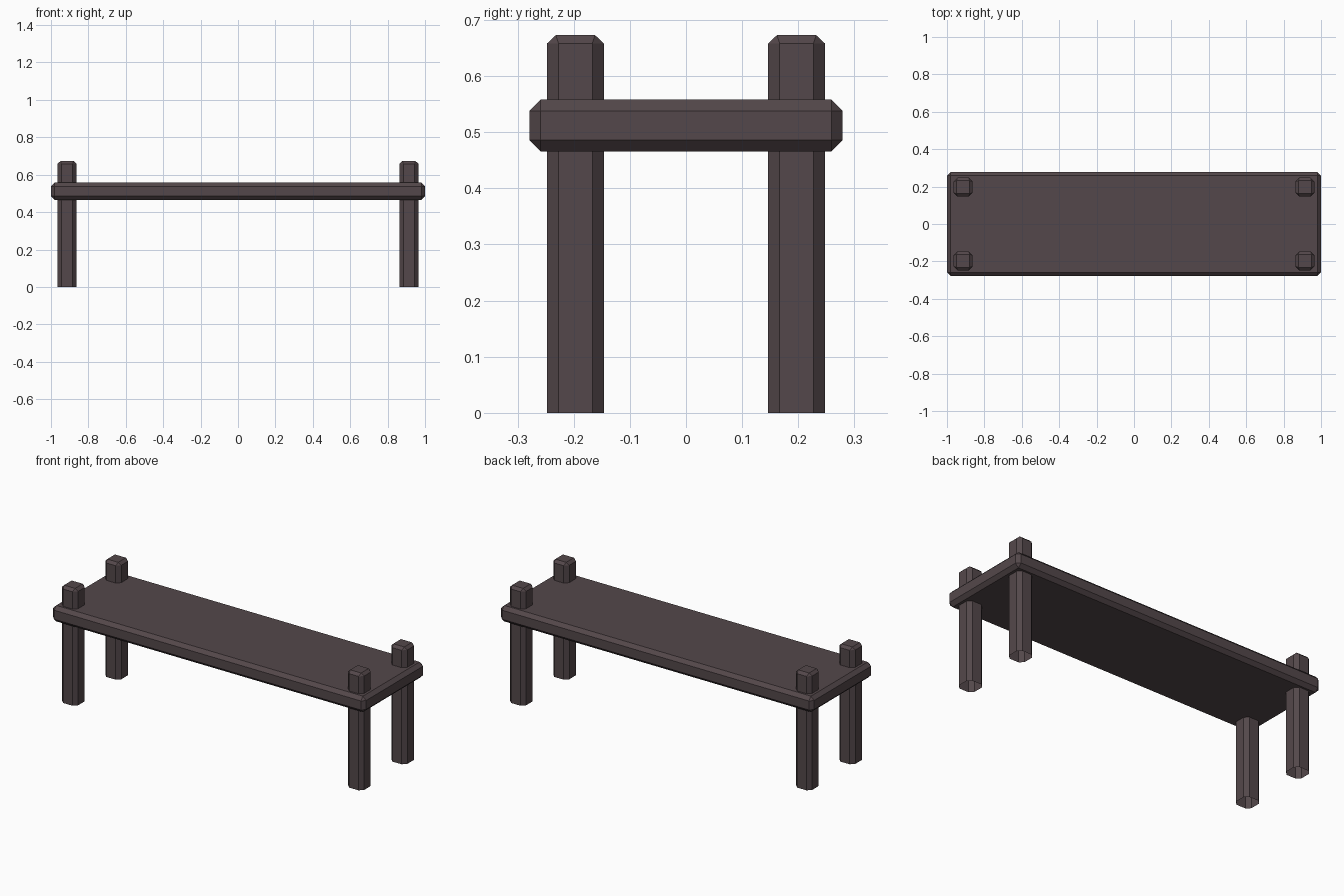
import bpy, bmesh

if "Cube" in bpy.data.objects:
    bpy.data.objects.remove(bpy.data.objects["Cube"])

wood = bpy.data.materials.new("dark brown wood")
wood.diffuse_color = (0.088, 0.064, 0.069, 1)
wood.use_nodes = True
wood.node_tree.nodes["Principled BSDF"].inputs["Base Color"].default_value = wood.diffuse_color


def add_object(name, bm):
    bmesh.ops.recalc_face_normals(bm, faces=bm.faces)
    mesh = bpy.data.meshes.new(name)
    bm.to_mesh(mesh)
    bm.free()
    mesh.materials.append(wood)
    obj = bpy.data.objects.new(name, mesh)
    bpy.context.collection.objects.link(obj)
    return obj


# Tabletop: slab with every edge chamfered
bm = bmesh.new()
bmesh.ops.create_cube(bm, size=1)
for v in bm.verts:
    v.co.x *= 2.0
    v.co.y *= 0.558
    v.co.z = v.co.z * 0.092 + 0.512
bmesh.ops.bevel(bm, geom=bm.edges[:], offset=0.02, segments=1,
                affect='EDGES', profile=0.5)
add_object("tabletop", bm)


# Posts: chamfered square column, open at the base, with a bevelled cap
def post(name, x, y, half=0.051, cut=0.021, inset=0.016, top=0.673):
    bm = bmesh.new()
    a, b = half, half - cut
    ring = [(a, -b), (a, b), (b, a), (-b, a), (-a, b), (-a, -b), (-b, -a), (b, -a)]
    low = [bm.verts.new((x + p, y + q, 0)) for p, q in ring]
    high = [bm.verts.new((x + p, y + q, top - 0.015)) for p, q in ring]
    c = half - inset
    cap = [bm.verts.new((x + p, y + q, top))
           for p, q in ((c, -c), (c, c), (-c, c), (-c, -c))]
    for i in range(8):
        j = (i + 1) % 8
        bm.faces.new((low[i], low[j], high[j], high[i]))
    for k in range(4):
        n = (k + 1) % 4
        bm.faces.new((high[2 * k], high[2 * k + 1], cap[n], cap[k]))
        bm.faces.new((high[2 * k + 1], high[(2 * k + 2) % 8], cap[n]))
    bm.faces.new(cap)
    add_object(name, bm)


for side, x in (("left", -0.914), ("right", 0.914)):
    for end, y in (("front", -0.197), ("back", 0.197)):
        post(f"{end}_{side}_leg", x, y)
